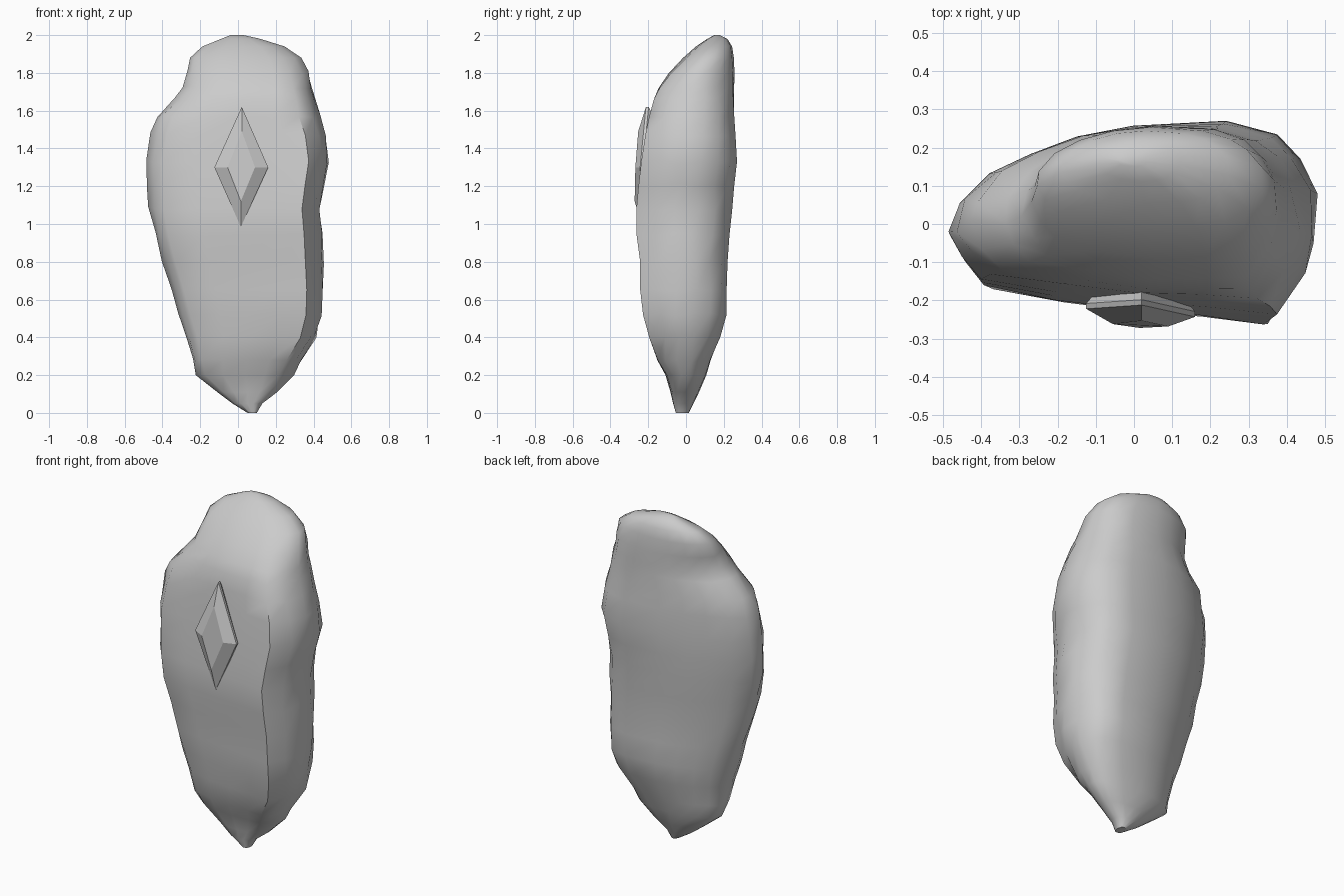
import bpy, bmesh, math, random
from mathutils import Vector

if "Cube" in bpy.data.objects:
    bpy.data.objects.remove(bpy.data.objects["Cube"])

random.seed(4)


def finish(bm, name, angle):
    bmesh.ops.recalc_face_normals(bm, faces=bm.faces)
    mesh = bpy.data.meshes.new(name)
    bm.to_mesh(mesh)
    bm.free()
    ob = bpy.data.objects.new(name, mesh)
    bpy.context.collection.objects.link(ob)
    bpy.ops.object.select_all(action='DESELECT')
    bpy.context.view_layer.objects.active = ob
    ob.select_set(True)
    bpy.ops.object.shade_smooth_by_angle(angle=math.radians(angle))
    return ob


def loft(bm, rings):
    """Skin a stack of closed rings and cap both ends."""
    loops = [[bm.verts.new(p) for p in r] for r in rings]
    n = len(loops[0])
    for a, b in zip(loops, loops[1:]):
        for i in range(n):
            j = (i + 1) % n
            bm.faces.new((a[i], a[j], b[j], b[i]))
    bm.faces.new(loops[0])
    bm.faces.new(loops[-1])


# Rock cross-section in bounding-box units: flat front, chipped right side, slanted back
section = [(-.82, -.62), (-.4, -.76), (0, -.85), (.4, -.91), (.78, -1),
           (.93, -.6), (1, -.2), (1, .25), (.9, .6), (.78, .86),
           (.5, 1), (0, .95), (-.3, .84), (-.55, .66), (-.77, .45),
           (-.95, .15), (-1, -.12), (-.93, -.4)]

# Rock levels: z, left, right, front, back
levels = [(0, .05, .10, -.055, .015), (.05, -.03, .13, -.07, .04),
          (.11, -.11, .21, -.085, .07), (.2, -.225, .30, -.115, .11),
          (.28, -.25, .345, -.165, .135), (.4, -.285, .42, -.20, .185),
          (.52, -.325, .445, -.225, .215), (.65, -.365, .455, -.24, .215),
          (.8, -.415, .455, -.24, .22), (.94, -.45, .45, -.265, .23),
          (1.08, -.48, .44, -.26, .245), (1.2, -.485, .46, -.25, .255),
          (1.33, -.49, .485, -.24, .27), (1.47, -.465, .47, -.22, .265),
          (1.57, -.435, .44, -.205, .262), (1.66, -.345, .42, -.19, .26),
          (1.72, -.295, .40, -.16, .26), (1.8, -.275, .385, -.10, .26),
          (1.88, -.255, .34, -.02, .255), (1.94, -.19, .25, .05, .245),
          (1.98, -.09, .12, .11, .22), (2.0, -.04, .03, .15, .18)]

rings = []
for z, x0, x1, y0, y1 in levels:
    # sections become rounder towards the tip and the crown
    t = max(0, min(1, (.5 - z) / .4), min(1, (z - 1.4) / .5)) * .8
    edge = 1 if .25 < z < 1.85 else 0
    ring = []
    for u, v in section:
        w = Vector((u, v)).lerp(Vector((u, v)).normalized(), t)
        # chips only on the narrow sides
        chip = edge * max(0, abs(u) - .7) * .05
        ring.append(((x0 + x1) / 2 + w.x * (x1 - x0) / 2 - math.copysign(random.random() * chip, u),
                     (y0 + y1) / 2 + w.y * (y1 - y0) / 2 + random.uniform(-1, 1) * chip,
                     z + random.uniform(-1, 1) * chip))
    rings.append(ring)
bm = bmesh.new()
loft(bm, rings)
finish(bm, "rock", 50)

# Diamond-shaped gem, bevelled, set on the front face
rim = [(-.125, -.222, 1.3), (.015, -.23, .985), (.16, -.243, 1.3), (.02, -.212, 1.62)]
face = [(-.055, -.262, 1.3), (.015, -.272, 1.12), (.09, -.268, 1.3), (.02, -.253, 1.49)]
back = [(x, y + .014, z) for x, y, z in rim]
seat = [(.017 + (x - .017) * .85, y + .04, 1.3 + (z - 1.3) * .85) for x, y, z in rim]
bm = bmesh.new()
loft(bm, [seat, back, rim, face])
finish(bm, "gem", 15)
